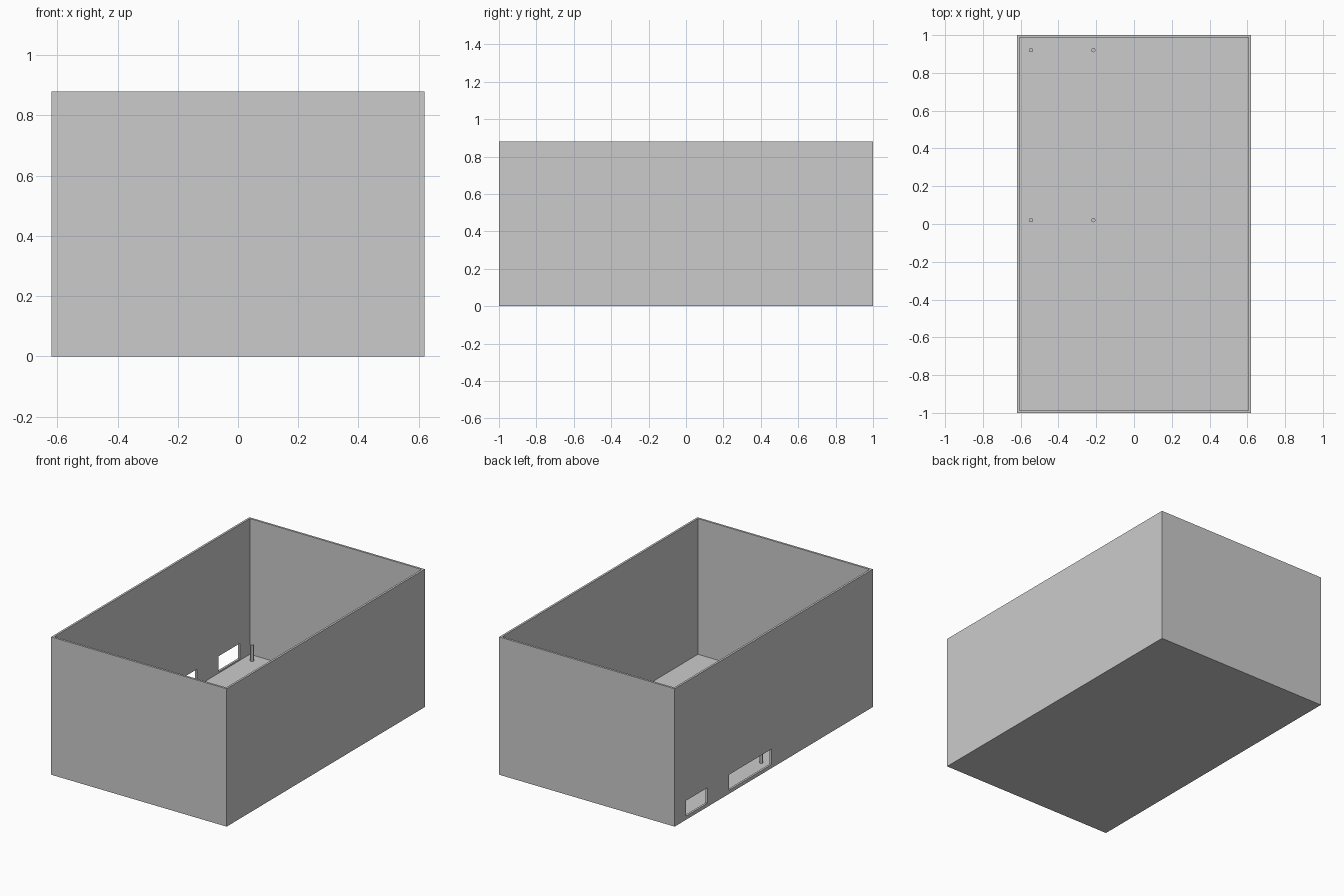
import bpy

if "Cube" in bpy.data.objects:
    bpy.data.objects.remove(bpy.data.objects["Cube"])

W, D, H = 1.24, 2.0, 0.88   # outer size
T = 0.0135                  # wall and floor thickness

grey = bpy.data.materials.new("light grey")
grey.diffuse_color = (0.6, 0.6, 0.6, 1)
grey.use_nodes = True
grey.node_tree.nodes["Principled BSDF"].inputs["Base Color"].default_value = grey.diffuse_color


def box(name, x0, x1, y0, y1, z0, z1):
    bpy.ops.mesh.primitive_cube_add(
        size=1, location=((x0 + x1) / 2, (y0 + y1) / 2, (z0 + z1) / 2))
    ob = bpy.context.object
    ob.name = name
    ob.scale = (x1 - x0, y1 - y0, z1 - z0)
    bpy.ops.object.transform_apply(location=True, rotation=False, scale=True)
    ob.data.materials.append(grey)
    return ob


def cut(target, cutter):
    mod = target.modifiers.new("cut " + cutter.name, 'BOOLEAN')
    mod.operation = 'DIFFERENCE'
    mod.solver = 'EXACT'
    mod.object = cutter
    cutter.hide_render = True
    cutter.hide_set(True)


# Open-topped shell: outer block with the interior removed
shell = box("open_shell", -W / 2, W / 2, -D / 2, D / 2, 0, H)
cut(shell, box("interior_cutter", -W / 2 + T, W / 2 - T,
               -D / 2 + T, D / 2 - T, T, H + 0.1))

# Two low openings in the left wall
for name, y0, y1 in (("small_opening", 0.67, 0.884), ("long_opening", 0.023, 0.453)):
    cut(shell, box(name + "_cutter", -W / 2 - 0.05, -W / 2 + T + 0.02,
                   y0, y1, 0.023, 0.122))

# Four thin mounting posts standing on the floor
for x in (-0.545, -0.215):
    for y in (0.02, 0.92):
        z0, z1 = T / 2, 0.115
        bpy.ops.mesh.primitive_cylinder_add(
            vertices=12, radius=0.011, depth=z1 - z0, location=(x, y, (z0 + z1) / 2))
        post = bpy.context.object
        post.name = "mounting_post"
        post.data.materials.append(grey)
        bpy.ops.object.shade_smooth_by_angle()
